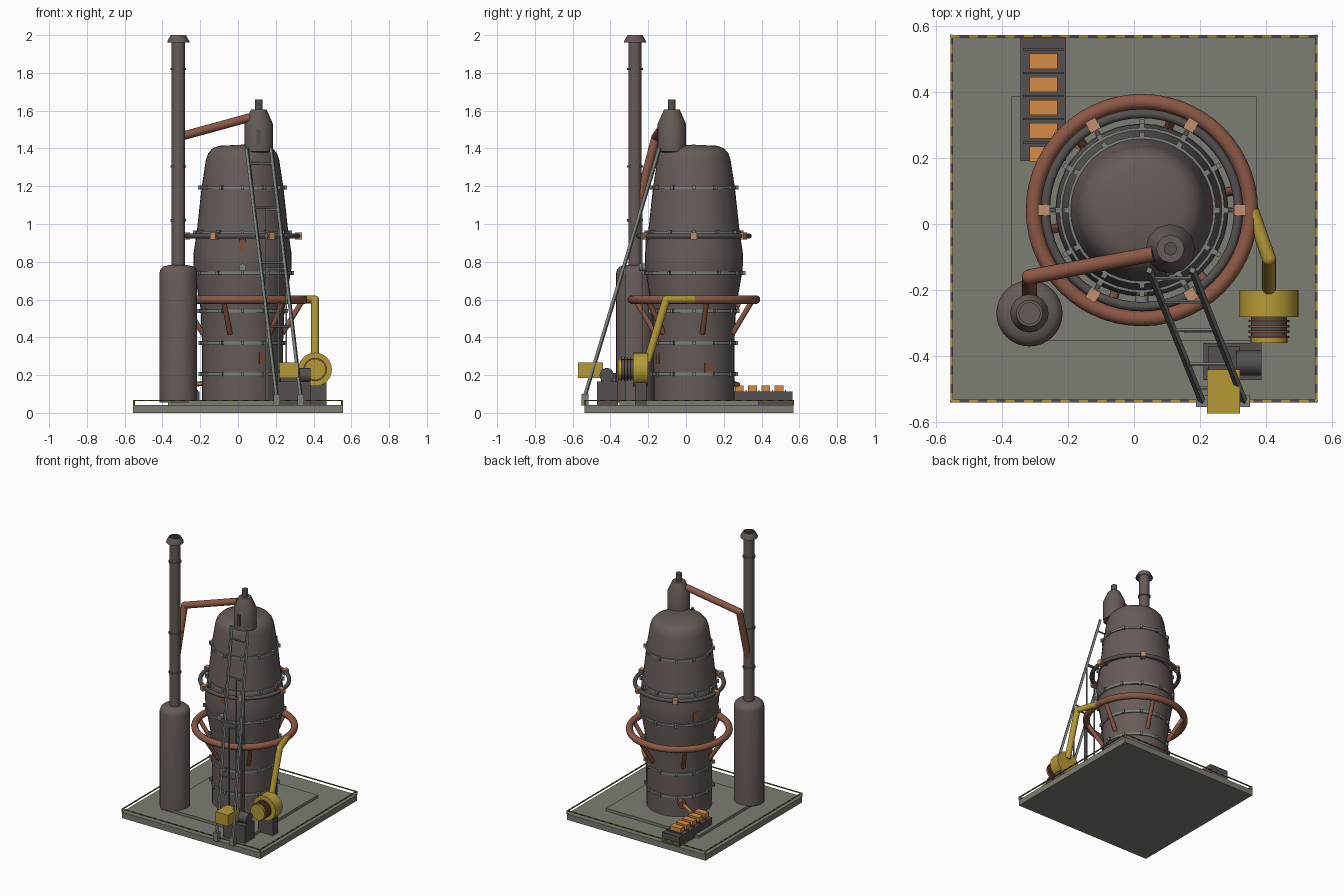
import bpy, bmesh, math
from mathutils import Vector, Matrix

if "Cube" in bpy.data.objects:
    bpy.data.objects.remove(bpy.data.objects["Cube"])


def mat(name, hexcode):
    m = bpy.data.materials.new(name)
    c = [int(hexcode[i:i + 2], 16) / 255 for i in (0, 2, 4)]
    m.diffuse_color = [((v + .055) / 1.055) ** 2.4 if v > .04 else v / 12.92 for v in c] + [1]
    m.use_nodes = True
    m.node_tree.nodes["Principled BSDF"].inputs["Base Color"].default_value = m.diffuse_color
    return m


SHELL = mat("dark shell steel", "665C58")
SLAB = mat("concrete", "7C7D73")
STEEL = mat("grey steel", "7C817A")
COPPER = mat("copper pipe", "8C5845")
YELLOW = mat("machine yellow", "B59A36")
HOT = mat("hot orange", "D68C45")
TAN = mat("tan clamp", "C2906C")
DARK = mat("dark iron", "54504E")
RUST = mat("rust", "80503C")


def finish(name, bm, mats, smooth=True):
    me = bpy.data.meshes.new(name)
    bm.normal_update()
    bm.to_mesh(me)
    bm.free()
    ob = bpy.data.objects.new(name, me)
    bpy.context.collection.objects.link(ob)
    for m in (mats if isinstance(mats, list) else [mats]):
        me.materials.append(m)
    if smooth:
        bpy.context.view_layer.objects.active = ob
        ob.select_set(True)
        bpy.ops.object.shade_smooth_by_angle(angle=math.radians(32))
        ob.select_set(False)
    return ob


def add_box(bm, lo, hi):
    lo, hi = Vector(lo), Vector(hi)
    m = Matrix.Translation((lo + hi) / 2) @ Matrix.Diagonal((*(hi - lo), 1))
    return bmesh.ops.create_cube(bm, size=1, matrix=m)["verts"]


def box(name, lo, hi, m):
    bm = bmesh.new()
    add_box(bm, lo, hi)
    return finish(name, bm, m, False)


def add_cyl(bm, a, b, r, r2=None, n=16, caps=True):
    a, b = Vector(a), Vector(b)
    d = b - a
    m = Matrix.Translation((a + b) / 2) @ d.to_track_quat('Z', 'Y').to_matrix().to_4x4()
    bmesh.ops.create_cone(bm, cap_ends=caps, segments=n, radius1=r,
                          radius2=r if r2 is None else r2, depth=d.length, matrix=m)


def cyl(name, a, b, r, m, r2=None, n=16, caps=True):
    bm = bmesh.new()
    add_cyl(bm, a, b, r, r2, n, caps)
    return finish(name, bm, m)


def pipe(name, pts, r, m):
    bm = bmesh.new()
    for a, b in zip(pts, pts[1:]):
        add_cyl(bm, a, b, r)
    for p in pts[1:-1]:
        bmesh.ops.create_uvsphere(bm, u_segments=16, v_segments=8, radius=r,
                                  matrix=Matrix.Translation(p))
    return finish(name, bm, m)


def lathe(name, prof, cx, cy, m, n=40, closed=False):
    bm = bmesh.new()
    vs = [bm.verts.new((cx + r, cy, z)) for r, z in prof]
    pairs = list(zip(vs, vs[1:])) + ([(vs[-1], vs[0])] if closed else [])
    es = [bm.edges.new(p) for p in pairs]
    bmesh.ops.spin(bm, geom=vs + es, cent=(cx, cy, 0), axis=(0, 0, 1),
                   angle=math.tau, steps=n, use_duplicate=False)
    bmesh.ops.remove_doubles(bm, verts=bm.verts, dist=1e-5)
    bmesh.ops.recalc_face_normals(bm, faces=bm.faces)
    return finish(name, bm, m)


def torus(name, R, r, z, m):
    ring = [(R + r * math.cos(k * math.tau / 14), z + r * math.sin(k * math.tau / 14)) for k in range(14)]
    return lathe(name, ring, CX, CY, m, 56, True)


def add_radial_box(bm, ang, r, z, size):
    m = Matrix.Translation((CX, CY, z)) @ Matrix.Rotation(ang, 4, 'Z') \
        @ Matrix.Translation((r, 0, 0)) @ Matrix.Diagonal((*size, 1))
    bmesh.ops.create_cube(bm, size=1, matrix=m)


# Foundation slab and plinth
CX, CY = .024, .042
box("foundation_slab", (-.555, -.537, 0), (.555, .57, .042), SLAB)
box("plinth", (-.37, -.352, .042), (.37, .385, .062), SLAB)

# Striped safety rail around the slab
bm = bmesh.new()
N = 40
for k in range(N):
    for side in range(4):
        t0, t1 = -.555 + 1.11 * k / N, -.555 + 1.11 * (k + 1) / N
        s = .551 if side % 2 else -.551
        if side < 2:
            lo, hi = (t0, s + .016 - .004, .062), (t1, s + .016 + .004, .068)
        else:
            lo, hi = (s - .004, t0 + .016, .062), (s + .004, t1 + .016, .068)
        for f in {f for v in add_box(bm, lo, hi) for f in v.link_faces}:
            f.material_index = k % 2
for x in (-.551, .551):
    for y in (-.535, .567):
        add_cyl(bm, (x, y, .04), (x, y, .068), .006, n=8)
finish("safety_rail", bm, [YELLOW, DARK], False)

# Furnace body
PROFILE = [(0, .06), (.214, .06), (.215, .38), (.222, .55), (.258, .76), (.26, .84), (.242, .96),
           (.217, 1.19), (.194, 1.34), (.182, 1.375), (.16, 1.4), (.125, 1.414), (0, 1.42)]
lathe("furnace_shell", PROFILE, CX, CY, SHELL)


def shell_r(z):
    for (r0, z0), (r1, z1) in zip(PROFILE[1:], PROFILE[2:]):
        if z0 <= z <= z1:
            return r0 + (r1 - r0) * (z - z0) / (z1 - z0)


# Hoop bands with lugs
for z in (.205, .37, .54, .74, .955, 1.193):
    r = shell_r(z)
    lathe("hoop_band", [(r - .01, z - .008), (r + .007, z - .008), (r + .007, z + .008), (r - .01, z + .008)],
          CX, CY, STEEL, closed=True)
    bm = bmesh.new()
    for k in range(12):
        add_radial_box(bm, math.radians(k * 30), r + .007, z, (.024, .016, .022))
    finish("band_lugs", bm, STEEL, False)

# Cooling ring with clamps
torus("cooling_ring", .292, .014, .936, DARK)
bm, arms = bmesh.new(), bmesh.new()
for k in range(6):
    a = math.radians(60 * k)
    add_radial_box(bm, a, .296, .936, (.036, .034, .036))
    add_radial_box(arms, a, .265, .936, (.06, .012, .012))
finish("ring_clamps", bm, TAN, False)
finish("clamp_arms", arms, DARK, False)

# Bustle pipe and tuyeres
torus("bustle_pipe", .328, .023, .6, COPPER)
bm = bmesh.new()
for k in range(6):
    a = math.radians(12 + 60 * k)
    c, s = math.cos(a), math.sin(a)
    add_cyl(bm, (CX + .325 * c, CY + .325 * s, .595), (CX + .215 * c, CY + .215 * s, .42), .014, n=12)
finish("tuyeres", bm, COPPER)

# Rust patches and front valve
bm = bmesh.new()
for deg, z, w, h in ((-90, .88, .035, .08), (-62, .29, .03, .06), (22, .24, .05, .05), (150, .8, .04, .06)):
    add_radial_box(bm, math.radians(deg), shell_r(z) - .001, z, (.008, w, h))
finish("rust_patches", bm, RUST, False)
cyl("front_valve", (CX, -.2, .77), (CX, -.25, .77), .02, STEEL, n=12)

# Top hopper
HX, HY = .11, -.075
lathe("top_hopper", [(0, 1.37), (.075, 1.385), (.075, 1.53), (.042, 1.605), (0, 1.605)], HX, HY, SHELL, 12)
cyl("hopper_vent", (HX, HY, 1.6), (HX, HY, 1.66), .02, DARK)
box("hopper_hatch", (.099, -.154, 1.42), (.121, -.14, 1.5), DARK)

# Stove, chimney and downcomer
SX, SY = -.316, -.27
lathe("stove", [(0, .055), (.1, .055), (.1, .74), (.094, .762), (.08, .775), (.05, .782), (0, .782)],
      SX, SY, SHELL, 32)
cyl("chimney", (SX, SY, .77), (SX, SY, 1.97), .035, SHELL, n=20)
lathe("chimney_cap", [(.058, 1.96), (.058, 1.968), (.04, 2.0), (.032, 2.0), (.05, 1.962)],
      SX, SY, SHELL, 16, True)
for z in (1.02, 1.305, 1.82):
    cyl("chimney_flange", (SX, SY, z - .006), (SX, SY, z + .006), .042, SHELL, n=20)
pipe("downcomer", [(.06, -.09, 1.563), (SX, -.16, 1.46), (SX, -.255, 1.1)], .023, COPPER)

# Skip bridge: inclined rails, rungs, feet and props
bm = bmesh.new()
top, low = [Vector((x, -.14, 1.4)) for x in (.046, .176)], [Vector((x, -.535, .09)) for x in (.205, .332)]
for a, b in zip(top, low):
    add_cyl(bm, a, b, .011, n=4)
    add_box(bm, b - Vector((.018, .018, .05)), b + Vector((.018, .018, .01)))
for t in (.06, .24, .46, .72, .9):
    add_cyl(bm, top[0].lerp(low[0], t), top[1].lerp(low[1], t), .006, n=6)
for x0, x1, y, z in ((.15, .215, -.235, 1.08), (.155, .255, -.325, .77)):
    add_box(bm, (x0 - .004, y - .004, .05), (x0 + .004, y + .004, z))
    add_box(bm, (x1 - .004, y - .004, .05), (x1 + .004, y + .004, z))
    add_box(bm, (x0, y - .004, z - .008), (x1, y + .004, z))
finish("skip_bridge", bm, STEEL, False)
box("skip_car", (.22, -.573, .185), (.32, -.44, .267), YELLOW)

# Winch
box("winch_base", (.21, -.472, .042), (.385, -.36, .165), DARK)
box("winch_housing", (.225, -.45, .165), (.32, -.37, .21), DARK)
cyl("winch_drum", (.31, -.42, .2), (.385, -.42, .2), .038, DARK)

# Blower with ribbed motor and hot blast pipe
BX, BZ = .408, .23
cyl("blower_casing", (BX, -.2, BZ), (BX, -.281, BZ), .089, YELLOW, n=24)
cyl("motor_body", (BX, -.28, BZ), (BX, -.345, BZ), .054, DARK, n=24)
for k in range(4):
    y = -.29 - k * .016
    cyl("motor_rib", (BX, y, BZ), (BX, y - .007, BZ), .062, COPPER, n=24)
cyl("motor_end", (BX, -.345, BZ), (BX, -.36, BZ), .056, YELLOW, n=24)
box("blower_foot", (BX - .06, -.27, .04), (BX + .06, -.21, .16), DARK)
pipe("blast_pipe", [(BX, -.205, .27), (BX, -.105, .6), (.357, .04, .6)], .021, YELLOW)

# Casting bed with hot ingots and runner
box("casting_bed", (-.343, .19, .042), (-.205, .565, .112), DARK)
bm, walls = bmesh.new(), bmesh.new()
for k in range(5):
    y = .212 + .07 * k
    add_box(bm, (-.316, y - .023, .112), (-.231, y + .023, .146))
    add_box(walls, (-.336, y + .032, .11), (-.212, y + .038, .122))
finish("hot_ingots", bm, HOT, False)
finish("mould_walls", walls, DARK, False)
cyl("tap_spout", (-.09, .19, .17), (-.14, .24, .165), .028, RUST, n=8)
cyl("hot_runner", (-.11, .21, .165), (-.24, .275, .15), .013, HOT, n=6)
